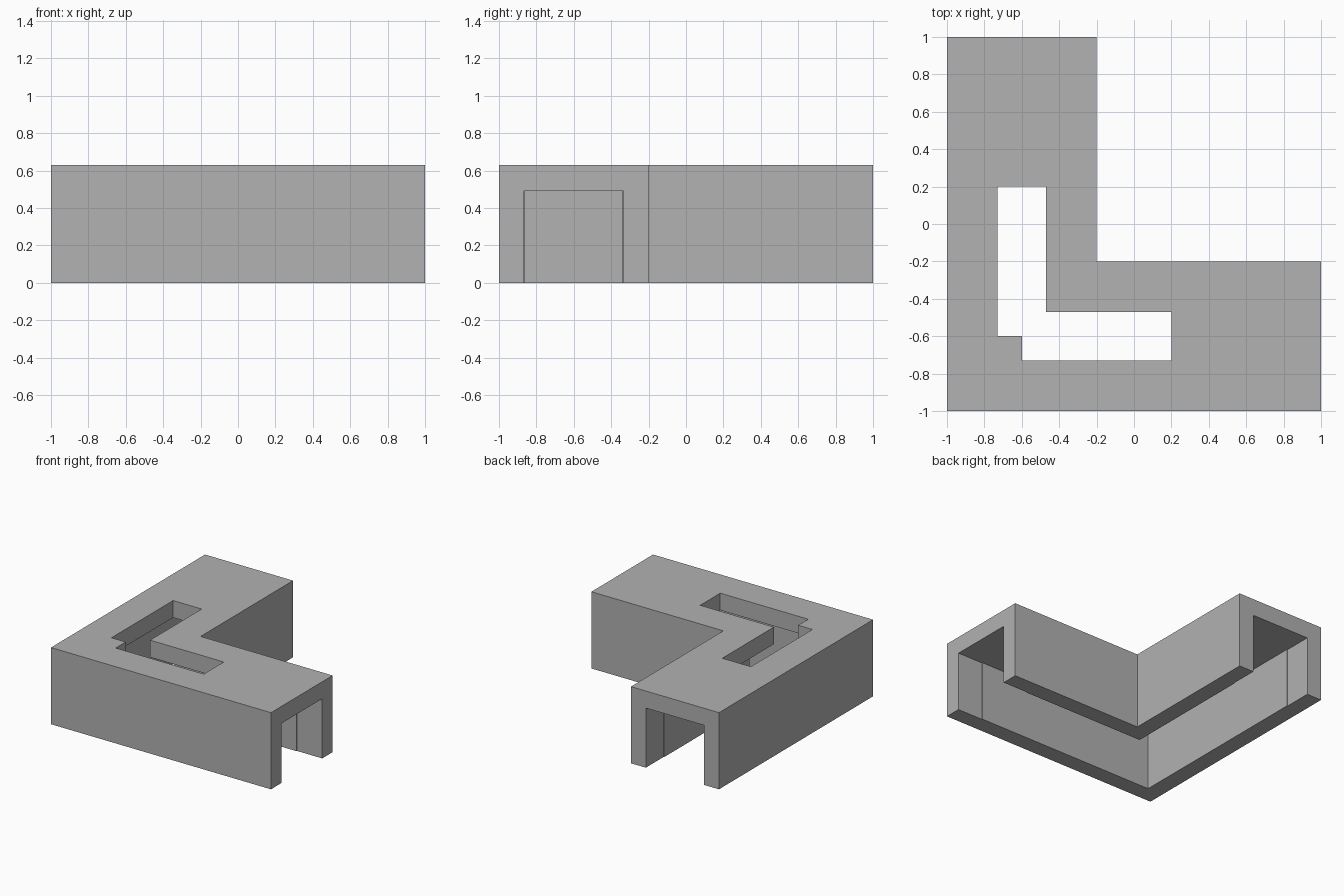
import bpy
import bmesh

if "Cube" in bpy.data.objects:
    bpy.data.objects.remove(bpy.data.objects["Cube"])

HEIGHT = 0.63
ROOF = 0.49      # underside of the roof
ARM = 0.8        # width of each arm
WALL = 0.14
STEP = 0.005     # extra clearance near the open ends
LIP = 0.23       # length of the wider end sections
PAST = 0.1       # how far cutters overshoot

grey = bpy.data.materials.new("plain grey")
grey.use_nodes = True
colour = (0.445, 0.445, 0.445, 1)
grey.diffuse_color = colour
grey.node_tree.nodes["Principled BSDF"].inputs["Base Color"].default_value = colour


def prism(name, outline, z0, z1):
    """Extrude a flat outline between two heights."""
    bm = bmesh.new()
    face = bm.faces.new([bm.verts.new((x, y, z0)) for x, y in outline])
    top = bmesh.ops.extrude_face_region(bm, geom=[face])["geom"]
    verts = [v for v in top if isinstance(v, bmesh.types.BMVert)]
    bmesh.ops.translate(bm, verts=verts, vec=(0, 0, z1 - z0))
    bmesh.ops.recalc_face_normals(bm, faces=bm.faces)
    mesh = bpy.data.meshes.new(name)
    bm.to_mesh(mesh)
    bm.free()
    mesh.materials.append(grey)
    obj = bpy.data.objects.new(name, mesh)
    bpy.context.collection.objects.link(obj)
    return obj


def corner(outer, inner, end):
    """L outline symmetric about the diagonal x = y."""
    return [(outer, outer), (end, outer), (end, inner),
            (inner, inner), (inner, end), (outer, end)]


# Solid corner body
body = prism("corner_channel", corner(-1, ARM - 1, 1), 0, HEIGHT)

# Channel open underneath and at both ends, slightly wider near the ends
low, high = WALL - 1, ARM - 1 - WALL
w0, w1 = low - STEP, high + STEP
start, end = 1 - LIP, 1 + PAST
channel = [(low, low), (start, low), (start, w0), (end, w0), (end, w1),
           (start, w1), (start, high), (high, high), (high, start),
           (w1, start), (w1, end), (w0, end), (w0, start), (low, start)]
channel_cutter = prism("channel_cutter", channel, -PAST, ROOF)

# Bent slot through the roof, with a square left in its outer corner
s0, s1, tip, mid = -0.73, -0.47, 0.2, -0.6
slot = corner(s0, s1, tip)[1:] + [(s0, mid), (mid, mid), (mid, s0)]
slot_cutter = prism("slot_cutter", slot, ROOF - PAST, HEIGHT + PAST)

for cutter in (channel_cutter, slot_cutter):
    mod = body.modifiers.new(cutter.name, "BOOLEAN")
    mod.operation = "DIFFERENCE"
    mod.solver = "EXACT"
    mod.object = cutter

# Bake the cuts and remove the cutters
bpy.context.view_layer.update()
graph = bpy.context.evaluated_depsgraph_get()
result = bpy.data.meshes.new_from_object(body.evaluated_get(graph))
body.modifiers.clear()
body.data = result
for cutter in (channel_cutter, slot_cutter):
    bpy.data.objects.remove(cutter)
